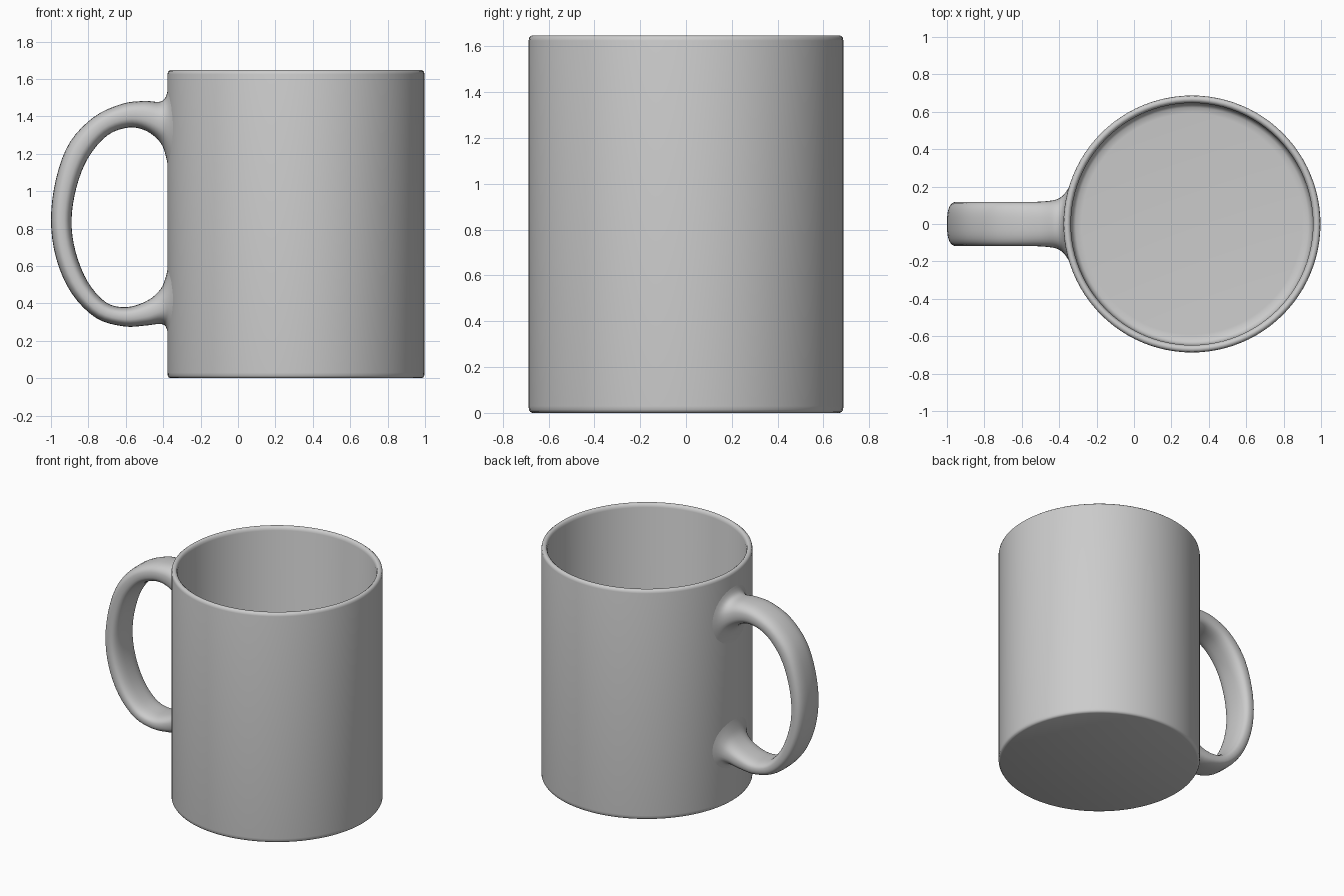
import bpy, bmesh, math
from mathutils import Vector

if "Cube" in bpy.data.objects:
    bpy.data.objects.remove(bpy.data.objects["Cube"])

CX, R, H = 0.31, 0.687, 1.647


def add_object(name, bm, angle):
    bmesh.ops.recalc_face_normals(bm, faces=bm.faces[:])
    mesh = bpy.data.meshes.new(name)
    bm.to_mesh(mesh)
    bm.free()
    obj = bpy.data.objects.new(name, mesh)
    bpy.context.collection.objects.link(obj)
    bpy.ops.object.select_all(action='DESELECT')
    obj.select_set(True)
    bpy.context.view_layer.objects.active = obj
    bpy.ops.object.shade_smooth_by_angle(angle=math.radians(angle))
    return obj


def loft(bm, rings):
    # skin consecutive closed rings and cap both ends
    loops = [[bm.verts.new(p) for p in ring] for ring in rings]
    n = len(loops[0])
    for a, b in zip(loops, loops[1:]):
        for i in range(n):
            j = (i + 1) % n
            bm.faces.new((a[i], a[j], b[j], b[i]))
    bm.faces.new(loops[0])
    bm.faces.new(loops[-1])


# Cup body: lathed profile (radius, z) from underside, over the rim, to inner floor
profile = [(0.670, 0), (0.680, 0.004), (0.686, 0.014), (R, 0.03),
           (R, H - 0.022), (0.684, H - 0.008), (0.674, H), (0.662, H),
           (0.652, H - 0.008), (0.647, H - 0.025),
           (0.645, 0.09), (0.638, 0.066), (0.622, 0.053), (0.59, 0.05)]
SEG = 96
bm = bmesh.new()
loft(bm, [[(CX + r * math.cos(2 * math.pi * i / SEG),
            r * math.sin(2 * math.pi * i / SEG), z) for i in range(SEG)]
          for r, z in profile])
add_object("cup_body", bm, 40)

# Handle stations: outer x, z, inner x, z, half width, how far it hugs the wall
stations = [
    (-0.368, 1.580, -0.368, 1.080, 0.225, 1.0),
    (-0.386, 1.505, -0.384, 1.180, 0.165, 0.8),
    (-0.420, 1.478, -0.415, 1.260, 0.132, 0.4),
    (-0.500, 1.482, -0.490, 1.322, 0.120, 0.0),
    (-0.620, 1.467, -0.585, 1.340, 0.118, 0.0),
    (-0.770, 1.397, -0.700, 1.297, 0.118, 0.0),
    (-0.900, 1.260, -0.803, 1.175, 0.118, 0.0),
    (-0.972, 1.070, -0.865, 1.015, 0.118, 0.0),
    (-1.000, 0.850, -0.890, 0.840, 0.118, 0.0),
    (-0.972, 0.640, -0.868, 0.675, 0.118, 0.0),
    (-0.890, 0.455, -0.803, 0.515, 0.118, 0.0),
    (-0.760, 0.323, -0.705, 0.405, 0.118, 0.0),
    (-0.610, 0.277, -0.595, 0.380, 0.118, 0.0),
    (-0.490, 0.282, -0.485, 0.415, 0.120, 0.0),
    (-0.420, 0.290, -0.415, 0.475, 0.132, 0.4),
    (-0.386, 0.275, -0.384, 0.550, 0.165, 0.8),
    (-0.368, 0.210, -0.368, 0.640, 0.225, 1.0),
]


def spline(points, steps):
    # Catmull-Rom interpolation of whole stations
    out = []
    for k in range(len(points) - 1):
        a, b, c, d = (points[min(max(k + o, 0), len(points) - 1)] for o in (-1, 0, 1, 2))
        for s in range(steps):
            t = s / steps
            out.append([0.5 * (2 * q + (r - p) * t + (2 * p - 5 * q + 4 * r - u) * t * t
                               + (3 * q - p - 3 * r + u) * t ** 3)
                        for p, q, r, u in zip(a, b, c, d)])
    out.append(list(points[-1]))
    return out


def section(st, n=32):
    ox, oz, ix, iz, half_w, hug = st
    outer, inner = Vector((ox, 0, oz)), Vector((ix, 0, iz))
    mid, axis = (outer + inner) / 2, (outer - inner) / 2
    e = 2 / (2.7 - 0.7 * min(max(hug, 0), 1))
    ring = []
    for i in range(n):
        c, s = math.cos(2 * math.pi * i / n), math.sin(2 * math.pi * i / n)
        u, v = (math.copysign(abs(w) ** e, w) for w in (c, s))
        p = mid + axis * u + Vector((0, half_w * v, 0))
        p.x += hug * (R - math.sqrt(R * R - p.y * p.y))
        ring.append(p)
    return ring


# Handle: rounded strap flaring into the cup wall
bm = bmesh.new()
loft(bm, [section(st) for st in spline(stations, 4)])
add_object("handle", bm, 60)
